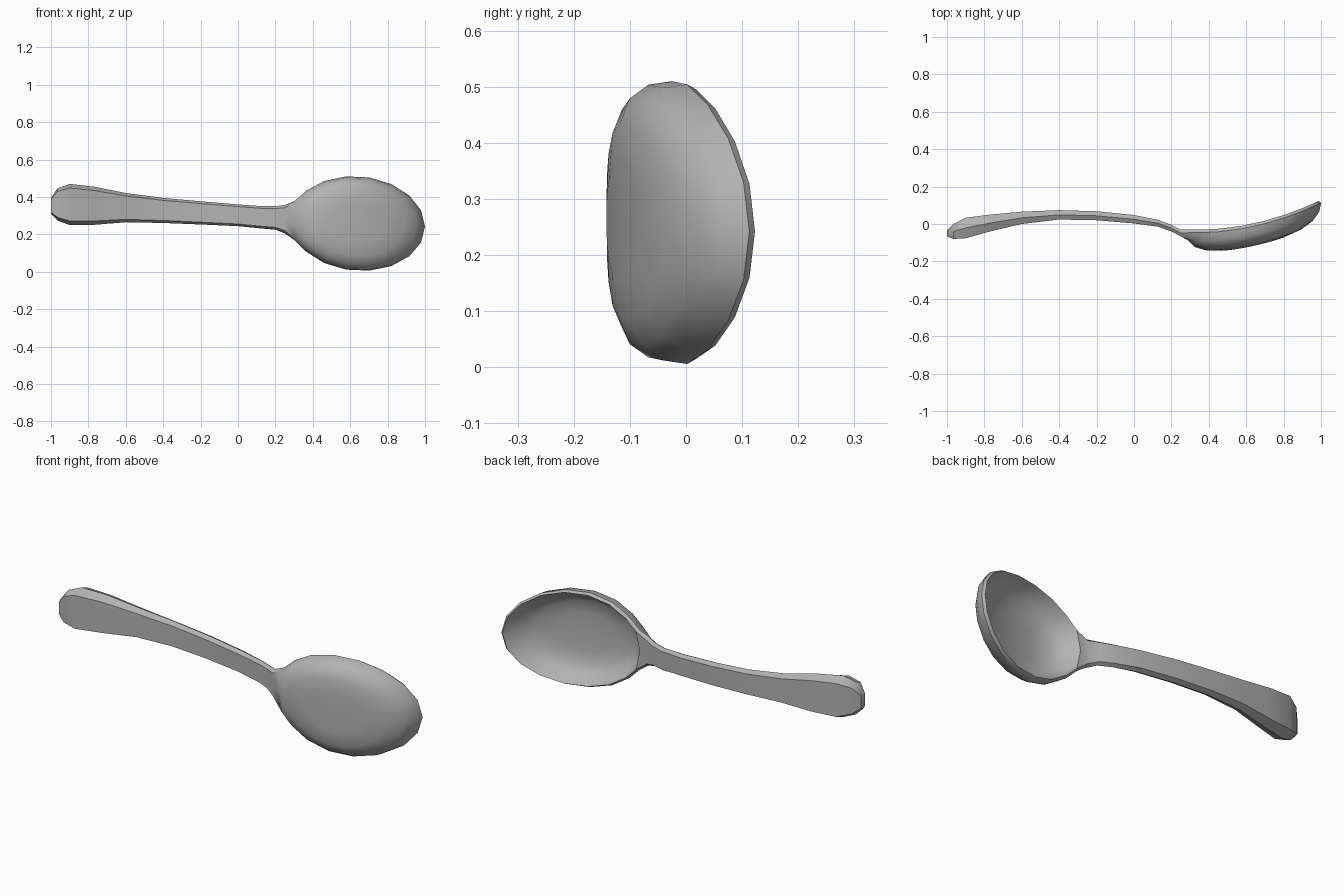
import bpy, bmesh, math

cube = bpy.data.objects.get("Cube")
if cube:
    bpy.data.objects.remove(cube, do_unlink=True)

SEGS = 18
CX, CZ, RX, RZ = 0.64, 0.258, 0.36, 0.253

metal = bpy.data.materials.new("brushed grey metal")
metal.use_nodes = True
grey = (0.45, 0.45, 0.45, 1)
metal.diffuse_color = grey
metal.node_tree.nodes["Principled BSDF"].inputs["Base Color"].default_value = grey

bm = bmesh.new()


def bowl_point(scale, depth, i):
    """Point on the bowl: scaled ellipse, dropped below the curved rim."""
    a = 2 * math.pi * i / SEGS
    t = scale * RX * math.cos(a)
    flare = 1.2 if abs(i - SEGS // 2) == 1 else 1.0
    z = CZ + scale * RZ * math.sin(a) * flare - 0.045 * t
    rim = 0.003 + 0.22 * t + 0.36 * t * t
    return bm.verts.new((CX + t, rim - depth, z))


# Bowl rings (scale, depth): inside, over the rim, then outside
profile = [(0.4, 0.102), (0.68, 0.09), (0.86, 0.06), (0.965, 0.0),
           (1.0, 0.016), (0.975, 0.058), (0.88, 0.092), (0.7, 0.112), (0.42, 0.12)]
RIM = 3
rings = [[bowl_point(s, d, i) for i in range(SEGS)] for s, d in profile]
neck = SEGS // 2
for r in range(len(rings) - 1):
    for i in range(SEGS):
        # leave an opening where the handle joins
        if r in (RIM, RIM + 1) and i in (neck - 1, neck):
            continue
        j = (i + 1) % SEGS
        bm.faces.new((rings[r][i], rings[r][j], rings[r + 1][j], rings[r + 1][i]))

# Bowl centres
for ring, depth in ((rings[0], 0.098), (rings[-1], 0.116)):
    c = bowl_point(0, depth, 0)
    for i in range(SEGS):
        bm.faces.new((ring[i], ring[(i + 1) % SEGS], c))

# Handle stations: x, mid z, half width, back y, front y
stations = [(0.25, 0.281, 0.076, -0.03, -0.066),
            (0.2, 0.288, 0.063, -0.004, -0.04),
            (0.13, 0.291, 0.06, 0.022, -0.015),
            (0.0, 0.302, 0.058, 0.048, 0.003),
            (-0.2, 0.315, 0.062, 0.068, 0.02),
            (-0.4, 0.328, 0.067, 0.074, 0.024),
            (-0.6, 0.343, 0.078, 0.066, 0.0),
            (-0.77, 0.353, 0.102, 0.05, -0.04),
            (-0.9, 0.36, 0.11, 0.034, -0.076),
            (-0.965, 0.36, 0.086, 0.0, -0.08),
            (-1.0, 0.352, 0.042, -0.034, -0.066)]


def handle_section(x, z, half, back, front):
    """Hexagon with an extra vertex in the middle of both flat faces."""
    n, mid = 0.8 * half, (back + front) / 2
    pts = [(back, n), (back, 0), (back, -n), (mid, -half),
           (front, -n), (front, 0), (front, n), (mid, half)]
    return [bm.verts.new((x, y, z + dz)) for y, dz in pts]


top, edge, low = rings[RIM], rings[RIM + 1], rings[RIM + 2]
a, b, c = neck - 1, neck, neck + 1
prev = [top[a], top[b], top[c], edge[c], low[c], low[b], low[a], edge[a]]
bm.verts.remove(edge[b])
for station in stations:
    cur = handle_section(*station)
    for i in range(8):
        j = (i + 1) % 8
        bm.faces.new((prev[i], prev[j], cur[j], cur[i]))
    prev = cur
bm.faces.new(prev)
bmesh.ops.recalc_face_normals(bm, faces=bm.faces)

# Finished spoon
mesh = bpy.data.meshes.new("spoon")
bm.to_mesh(mesh)
bm.free()
mesh.materials.append(metal)
spoon = bpy.data.objects.new("spoon", mesh)
bpy.context.collection.objects.link(spoon)
bpy.ops.object.select_all(action="DESELECT")
spoon.select_set(True)
bpy.context.view_layer.objects.active = spoon
bpy.ops.object.shade_smooth_by_angle(angle=math.radians(38))
